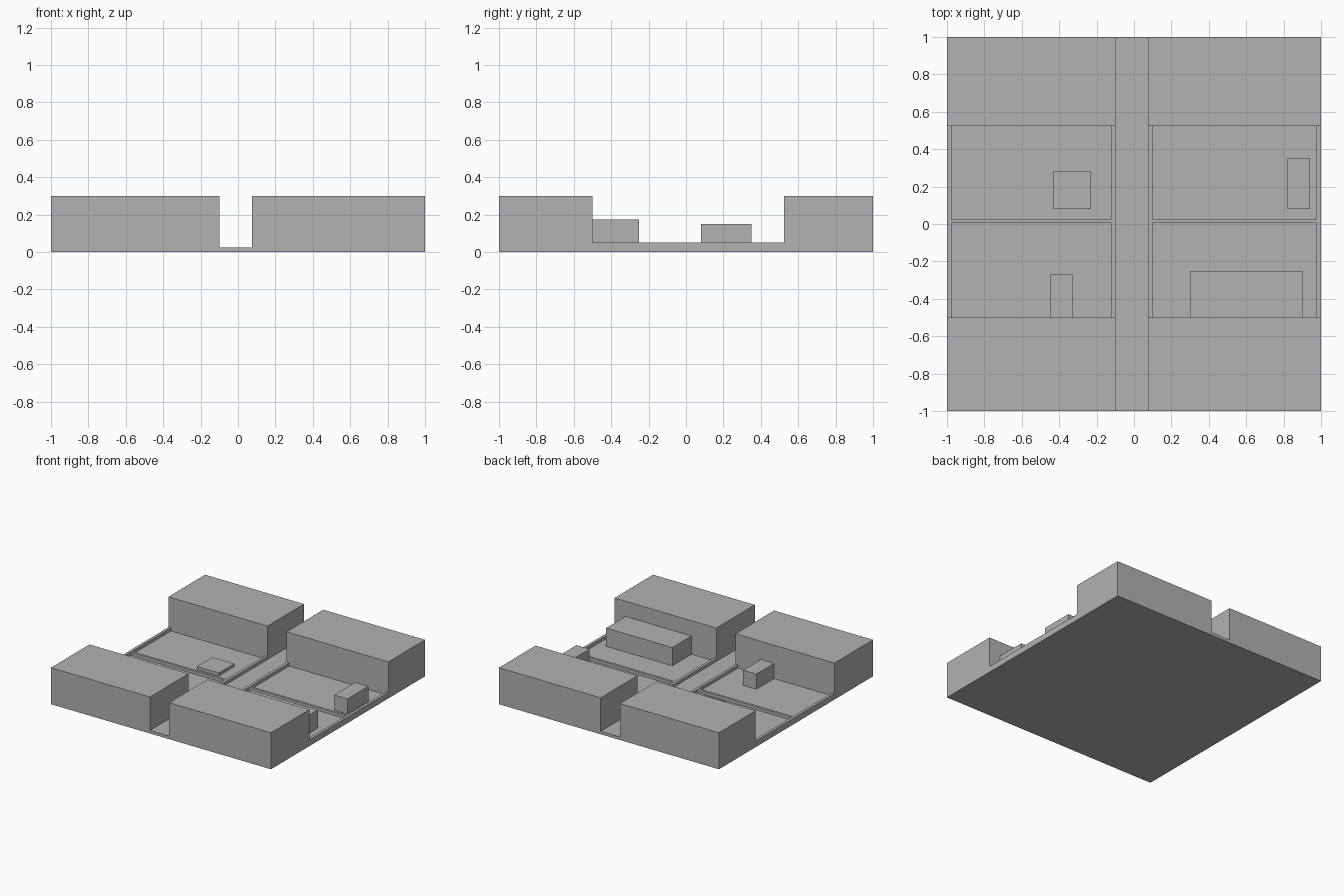
import bpy

cube = bpy.data.objects.get("Cube")
if cube:
    bpy.data.objects.remove(cube, do_unlink=True)

stone = bpy.data.materials.new("plain grey")
stone.use_nodes = True
grey = (0.445, 0.445, 0.445, 1)
stone.diffuse_color = grey
stone.node_tree.nodes["Principled BSDF"].inputs["Base Color"].default_value = grey

GROUND, CURB, ROOF = 0.025, 0.05, 0.3
FRONT, BACK = -0.5, 0.525      # inner faces of the house rows


def block(name, x, y, z):
    """Flat-sided box from its (min, max) along each axis."""
    bpy.ops.mesh.primitive_cube_add(size=1)
    ob = bpy.context.object
    ob.name = name
    for v in ob.data.vertices:
        v.co = [span[0] if c < 0 else span[1] for c, span in zip(v.co, (x, y, z))]
    ob.data.materials.append(stone)
    return ob


# Ground slab, which is also the road surface
block("ground", (-1, 1), (-1, 1), (0, GROUND))

# Houses and low curbs on each side of the road
for side, x0, x1 in (("right", -1, -0.1), ("left", 0.075, 1)):
    block(side + "_front_house", (x0, x1), (-1, FRONT), (GROUND, ROOF))
    block(side + "_back_house", (x0, x1), (BACK, 1), (GROUND, ROOF))
    inner = (x0 + 0.023, x1 - 0.023)
    block(side + "_curb_a", (x0, inner[0]), (FRONT, BACK), (GROUND, CURB))
    block(side + "_curb_b", (inner[1], x1), (FRONT, BACK), (GROUND, CURB))
    block(side + "_yard_divider", inner, (0.005, 0.025), (GROUND, CURB))

# Yard features
block("patio_slab", (-0.43, -0.23), (0.08, 0.28), (GROUND, 0.05))
block("garden_shed", (0.82, 0.94), (0.08, 0.35), (GROUND, 0.15))
block("porch", (-0.45, -0.33), (FRONT, -0.27), (GROUND, 0.15))
block("house_extension", (0.3, 0.9), (FRONT, -0.25), (GROUND, 0.175))
